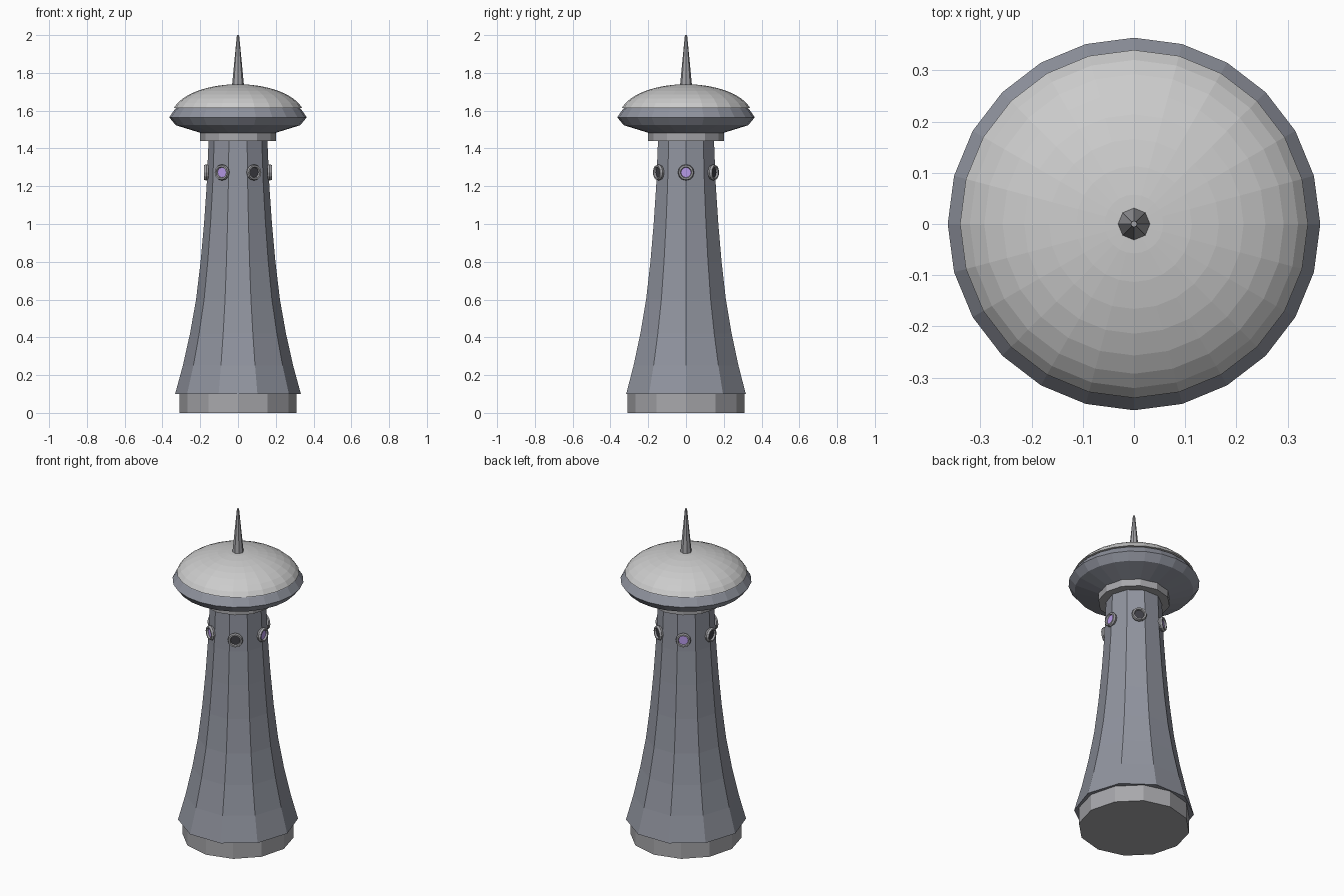
import bpy
from math import sin, cos, pi, radians
from mathutils import Matrix

if "Cube" in bpy.data.objects:
    bpy.data.objects.remove(bpy.data.objects["Cube"])


def material(name, r, g, b):
    m = bpy.data.materials.new(name)
    m.diffuse_color = (r, g, b, 1)
    m.use_nodes = True
    m.node_tree.nodes["Principled BSDF"].inputs["Base Color"].default_value = m.diffuse_color
    return m


def lathe(name, profile, sides, mat):
    """Flat-shaded revolved solid, first corner on +x, profile runs bottom to top."""
    verts, faces = [], []
    for r, z in profile:
        for i in range(sides):
            a = 2 * pi * i / sides
            verts.append((r * cos(a), r * sin(a), z))
    for k in range(len(profile) - 1):
        for i in range(sides):
            j = (i + 1) % sides
            faces.append((k * sides + i, k * sides + j,
                          (k + 1) * sides + j, (k + 1) * sides + i))
    faces.append(tuple(reversed(range(sides))))
    faces.append(tuple(range((len(profile) - 1) * sides, len(profile) * sides)))
    me = bpy.data.meshes.new(name)
    me.from_pydata(verts, [], faces)
    me.materials.append(mat)
    ob = bpy.data.objects.new(name, me)
    bpy.context.collection.objects.link(ob)
    return ob


white = material("dome_white", 1.0, 1.0, 1.0)
slate = material("slate", 0.28, 0.295, 0.345)
stone = material("stone", 0.39, 0.39, 0.41)
metal = material("metal", 0.36, 0.36, 0.38)
purple = material("lit_glass", 0.47, 0.32, 0.80)
dark = material("dark_glass", 0.05, 0.05, 0.06)

# Plinth, flared shaft and collar
lathe("plinth", [(0.31, 0), (0.31, 0.1)], 12, stone)
lathe("tower_shaft", [(0.333, 0.1), (0.292, 0.25), (0.254, 0.42), (0.222, 0.6),
                      (0.198, 0.8), (0.18, 1.0), (0.166, 1.2), (0.155, 1.46)],
      10, slate)
lathe("collar", [(0.2, 1.44), (0.2, 1.485)], 12, stone)

# Saucer deck with its domed roof
lathe("saucer", [(0.19, 1.48), (0.33, 1.523), (0.364, 1.565), (0.335, 1.607),
                 (0.325, 1.615)], 24, slate)
dome = []
for k in range(8, 0, -1):
    a = radians(75) * k / 8
    dome.append((0.34 * sin(a) / sin(radians(75)), 1.74 - 0.17 * (1 - cos(a))))
lathe("dome_roof", dome + [(0.002, 1.74)], 24, white)

# Spire
lathe("spire", [(0.033, 1.72), (0.006, 2.0)], 8, metal)

# Six round windows, alternately lit and dark
for n in range(6):
    place = (Matrix.Rotation(radians(60 * n), 4, 'Z')
             @ Matrix.Translation((0.168, 0, 1.273))
             @ Matrix.Rotation(pi / 2, 4, 'Y'))
    bpy.ops.mesh.primitive_torus_add(major_segments=12, minor_segments=6,
                                     major_radius=0.0345, minor_radius=0.0085)
    ring = bpy.context.object
    ring.name = f"window_ring_{n + 1}"
    ring.data.materials.append(metal)
    ring.matrix_world = place @ Matrix.Diagonal((1, 1, 1.6, 1))
    pane = lathe(f"window_pane_{n + 1}", [(0.034, -0.012), (0.034, 0.002)], 12,
                 dark if n % 2 else purple)
    pane.matrix_world = place
